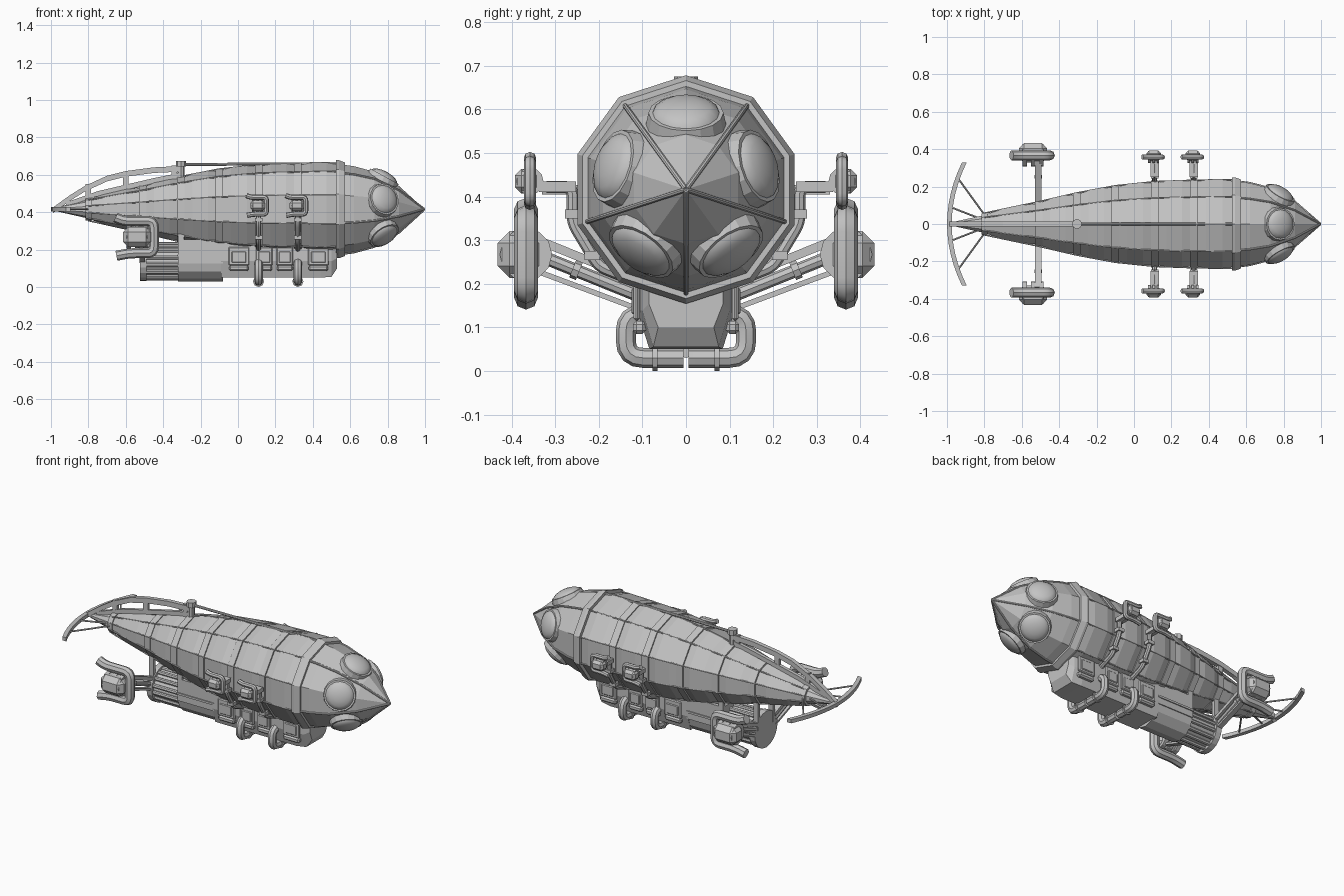
import bpy, bmesh, math
from mathutils import Vector, Matrix

if "Cube" in bpy.data.objects:
    bpy.data.objects.remove(bpy.data.objects["Cube"])

grey = bpy.data.materials.new("plain_grey")
grey.use_nodes = True
GREY = (0.55, 0.55, 0.55, 1)
grey.diffuse_color = GREY
grey.node_tree.nodes["Principled BSDF"].inputs["Base Color"].default_value = GREY

AXIS = 0.416  # height of the hull axis


def add(name, mesh, smooth=False):
    mesh.materials.clear()
    mesh.materials.append(grey)
    ob = bpy.data.objects.new(name, mesh)
    bpy.context.collection.objects.link(ob)
    if smooth:
        bpy.ops.object.select_all(action='DESELECT')
        ob.select_set(True)
        bpy.context.view_layer.objects.active = ob
        bpy.ops.object.shade_smooth_by_angle(angle=math.radians(40))
    return ob


def from_bm(name, bm, smooth=False):
    bmesh.ops.recalc_face_normals(bm, faces=bm.faces)
    mesh = bpy.data.meshes.new(name)
    bm.to_mesh(mesh)
    bm.free()
    return add(name, mesh, smooth)


def loft(name, rings, smooth=False):
    """Skin a list of equal point rings and cap both ends."""
    bm = bmesh.new()
    loops = [[bm.verts.new(p) for p in ring] for ring in rings]
    n = len(loops[0])
    for a, b in zip(loops, loops[1:]):
        for i in range(n):
            j = (i + 1) % n
            bm.faces.new((a[i], a[j], b[j], b[i]))
    bm.faces.new(loops[0])
    bm.faces.new(loops[-1])
    bmesh.ops.remove_doubles(bm, verts=bm.verts, dist=0.0005)
    return from_bm(name, bm, smooth)


def lathe(name, profile, n=10, y=0, z=AXIS, smooth=False):
    """Turn (x, radius) pairs about an axis parallel to x, one corner on top."""
    turn = [2 * math.pi * i / n for i in range(n)]
    return loft(name, [[(x, y + r * math.sin(a), z + r * math.cos(a)) for a in turn]
                       for x, r in profile], smooth)


def box(name, centre, size, bevel=0.0, rot=None):
    bm = bmesh.new()
    bmesh.ops.create_cube(bm, size=1)
    bmesh.ops.scale(bm, vec=size, verts=bm.verts)
    if bevel:
        bmesh.ops.bevel(bm, geom=bm.edges[:], offset=bevel, segments=1, affect='EDGES')
    mat = Matrix.Translation(centre) @ (rot.to_matrix().to_4x4() if rot else Matrix())
    bmesh.ops.transform(bm, matrix=mat, verts=bm.verts)
    return from_bm(name, bm)


def beam(name, p, q, wide, thick):
    p, q = Vector(p), Vector(q)
    return box(name, (p + q) / 2, (wide, thick, (q - p).length),
               rot=(q - p).to_track_quat('Z', 'Y'))


def tube(name, pts, r, bend=0.0):
    """Round pipe through points, with corners eased by the bend distance."""
    pts = [Vector(p) for p in pts]
    path = [pts[0]]
    for a, b, c in zip(pts, pts[1:], pts[2:]):
        if bend:
            s, e = b + (a - b).normalized() * bend, b + (c - b).normalized() * bend
            path += [s.lerp(b, t).lerp(b.lerp(e, t), t) for t in (0, .25, .5, .75, 1)]
        else:
            path.append(b)
    path.append(pts[-1])
    cu = bpy.data.curves.new(name, 'CURVE')
    cu.dimensions, cu.bevel_depth, cu.bevel_resolution = '3D', r, 2
    cu.use_fill_caps = True
    sp = cu.splines.new('POLY')
    sp.points.add(len(path) - 1)
    for sp_pt, p in zip(sp.points, path):
        sp_pt.co = (*p, 1)
    tmp = bpy.data.objects.new(name + "_path", cu)
    bpy.context.collection.objects.link(tmp)
    dg = bpy.context.evaluated_depsgraph_get()
    mesh = bpy.data.meshes.new_from_object(tmp.evaluated_get(dg))
    bpy.data.objects.remove(tmp)
    return add(name, mesh, True)


def ribbon(name, pts, a, b):
    """Flat bar along a path with constant cross-section vectors a and b."""
    a, b = Vector(a) / 2, Vector(b) / 2
    return loft(name, [[Vector(p) + o for o in (a + b, a - b, -a - b, b - a)] for p in pts])


# hull: bulging panels between ribs
ribs = [(-0.8, .058), (-.51, .122), (-.305, .172), (-.1, .212), (.11, .235), (.32, .243), (.54, .247)]
skin = [(-1, 0.004)]
for (x0, r0), (x1, r1) in zip(ribs, ribs[1:]):
    skin.append((x0, r0 - .008))
    skin += [(x0 + (x1 - x0) * t, r0 + (r1 - r0) * t + .006) for t in (.3, .7)]
skin.append((.54, .239))
lathe("hull", skin)
for i, (x, r) in enumerate(ribs[:-1]):
    w = .02 if i != 0 else .016
    lathe("hull_rib", [(x - w, r - .03), (x - w, r + .002), (x + w, r + .006), (x + w, r - .03)])

# hull seams
for k in range(10):
    a = k * math.pi / 5
    tube("hull_seam", [(x, (r + .003) * math.sin(a), AXIS + (r + .003) * math.cos(a))
                       for x, r in ribs], .004)

# collar and nose
lathe("nose_collar", [(.525, .22), (.525, .262), (.54, .262), (.572, .25), (.572, .22)])
nose = [(.57, .237), (.62, .23), (.73, .2), (.86, .125), (.995, .002)]
lathe("nose", nose)
for k in range(5):
    a = (2 * k + 1) * math.pi / 5
    tube("nose_seam", [(x, r * math.sin(a), AXIS + r * math.cos(a)) for x, r in nose], .006)
    # domed porthole between the seams
    a = 2 * k * math.pi / 5
    rot = Vector((.48, .88 * math.sin(a), .88 * math.cos(a))).to_track_quat('Z', 'Y')
    mat = Matrix.Translation((.78, .17 * math.sin(a), AXIS + .17 * math.cos(a))) @ rot.to_matrix().to_4x4()
    bm = bmesh.new()
    bmesh.ops.create_cone(bm, cap_ends=True, segments=16, radius1=.092, radius2=.086,
                          depth=.03, matrix=mat @ Matrix.Translation((0, 0, -.008)))
    from_bm("porthole_rim", bm)
    bm = bmesh.new()
    bmesh.ops.create_uvsphere(bm, u_segments=16, v_segments=8, radius=.08,
                              matrix=mat @ Matrix.Diagonal((1, 1, .42, 1)))
    from_bm("porthole_glass", bm, True)

# dorsal fin frame, chimney and top rail
ribbon("fin_arch", [(-.99, 0, .41), (-.9, 0, .475), (-.82, 0, .525), (-.7, 0, .58), (-.6, 0, .605),
                    (-.45, 0, .625), (-.3, 0, .632)], (0, 0, .03), (0, .025, 0))
ribbon("fin_base", [(-.92, 0, .44), (-.75, 0, .5), (-.6, 0, .535), (-.45, 0, .57), (-.3, 0, .6)],
       (0, 0, .025), (0, .02, 0))
for x, z in ((-.8, .51), (-.6, .57), (-.34, .61)):
    box("fin_strut", (x, 0, z), (.03, .018, .08))
tube("chimney", [(-.305, 0, .56), (-.305, 0, .65)], .018)
tube("chimney_cap", [(-.305, 0, .645), (-.305, 0, .675)], .027)
tube("top_rail", [(-.3, 0, .655), (.53, 0, .66)], .008)

# curved tail plane with stays
ribbon("tail_plane", [(-.987 + .08 * (t / 6) ** 2, .33 * t / 6, AXIS) for t in range(-6, 7)],
       (.025, 0, 0), (0, 0, .022))

# gondola
def hold(x, w, low, top):
    half = [(w, top), (w, low + (top - low) * .45), (w * .75, low)]
    return [(x, y, z) for y, z in half] + [(x, -y, z) for y, z in reversed(half)]


loft("gondola_cabin", [hold(-.09, .112, .05, .25), hold(.44, .112, .05, .25),
                       hold(.5, .1, .055, .24), hold(.53, .085, .1, .22)])
lathe("gondola_drum", [(-.32, .108), (-.08, .108)], 12, z=.138)
box("gondola_midship", (-.2, 0, .19), (.24, .22, .13))
box("midship_ledge", (-.2, 0, .168), (.245, .232, .012))

# ribbed rear boiler
lathe("boiler", [(-.51, .09), (-.31, .09)], 16, z=.138)
lathe("boiler_flange", [(-.525, .09), (-.525, .107), (-.49, .107), (-.49, .09)], 20, z=.138)
for k in range(14):
    a = 2 * math.pi * k / 14
    y, z = .09 * math.sin(a), .138 + .09 * math.cos(a)
    tube("boiler_pipe", [(-.5, y, z), (-.31, y, z)], .012)


def engine_pod(name, x, y, z, s, side):
    """Engine block with a C-shaped exhaust open to the rear."""
    box(name + "_block", (x - .01 * s, side * (y + .013 * s), z), (.15 * s, .105 * s, .108 * s), .028 * s)
    for dx in (-.055, -.01, .035):
        lathe(name + "_band", [(x + (dx - .012) * s, .06 * s), (x + (dx + .012) * s, .06 * s)],
              12, side * y, z)
    path = [(-.125, .105), (-.085, .086), (.08, .086), (.08, -.086), (-.05, -.086), (-.12, -.1)]
    tube(name + "_exhaust", [(x + px * s, side * y, z + pz * s) for px, pz in path], .027 * s, .035 * s)


for s in (1, -1):
    # tail stays
    tube("tail_stay", [(-.8, s * .05, AXIS), (-.945, s * .25, AXIS)], .005)
    tube("tail_stay", [(-.8, s * .02, AXIS), (-.98, s * .09, AXIS)], .005)

    # rear engines and outriggers
    engine_pod("rear_engine", -.53, .367, .267, 1, s)
    beam("outrigger_upper", (-.512, s * .34, .3), (-.512, s * .08, .195), .035, .02)
    beam("outrigger_lower", (-.512, s * .34, .228), (-.512, s * .09, .135), .03, .012)
    tube("outrigger_pipe", [(-.512, s * .33, .262), (-.512, s * .09, .165)], .015)
    tube("outrigger_sleeve", [(-.512, s * .26, .234), (-.512, s * .245, .228)], .021)

    # hangers from hull to gondola
    for x, y in ((-.512, .07), (-.305, .1)):
        box("hanger", (x, s * y, .255), (.03, .02, .19))

    for x in (.11, .32):
        # side engines, arms and feed pipes down the hull
        engine_pod("side_engine", x, .358, .435, .52, s)
        box("side_arm", (x, s * .295, .422), (.045, .085, .024))
        tube("feed_pipe", [(x, s * .32, .422), (x, s * .26, .422), (x, s * .26, .34),
                           (x, s * .2, .24), (x, s * .1, .2)], .014, .02)
        for y, z in ((.26, .36), (.215, .265)):
            box("feed_clamp", (x, s * y, z), (.04, .036, .02))
        # pipes curling under the cabin
        tube("cabin_pipe", [(x, s * .09, .13), (x, s * .138, .13), (x, s * .138, .03),
                            (x, s * .006, .03)], .023, .04)
        tube("pipe_clamp", [(x, s * .065, .03), (x, s * .077, .03)], .03)

    # cabin windows
    for x in (.005, .14, .25, .43):
        wide = .11 if x in (.005, .43) else .09
        box("window_frame", (x, s * .113, .165), (wide, .014, .1), .005)
        box("window_pane", (x, s * .118, .16), (wide * .7, .014, .06), .004)
        box("window_sill", (x, s * .107, .1), (wide * .95, .03, .03), .008)
